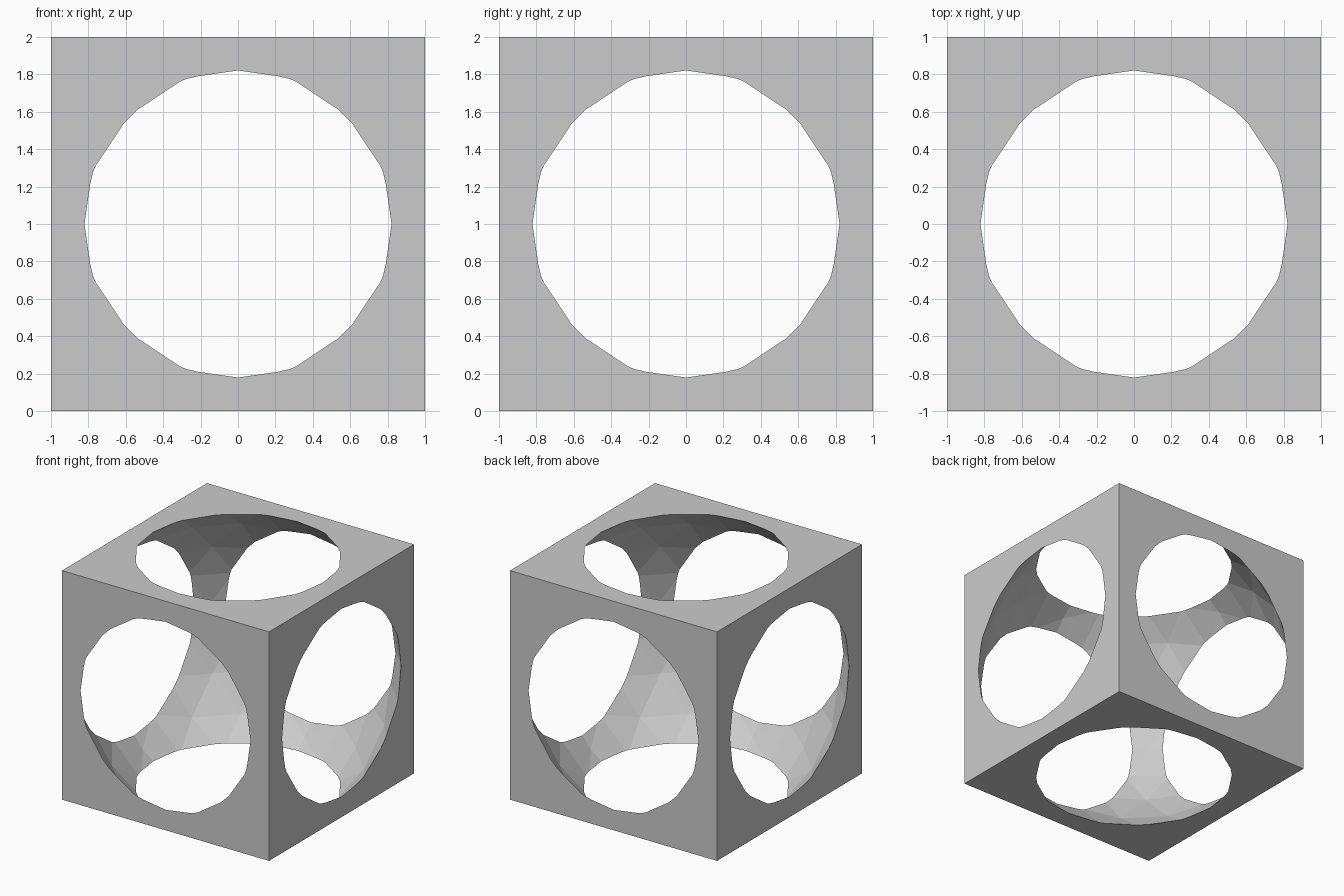
import bpy, bmesh
from mathutils import Vector

if "Cube" in bpy.data.objects:
    bpy.data.objects.remove(bpy.data.objects["Cube"])


def make_object(name, bm):
    bmesh.ops.recalc_face_normals(bm, faces=bm.faces)
    mesh = bpy.data.meshes.new(name)
    bm.to_mesh(mesh)
    bm.free()
    obj = bpy.data.objects.new(name, mesh)
    obj.location.z = 1
    bpy.context.collection.objects.link(obj)
    return obj


# Solid cube block
bm = bmesh.new()
bmesh.ops.create_cube(bm, size=2)
cube = make_object("hollow_cube", bm)

# Faceted ball cutter: an octahedron split three times and rounded each time
RADIUS = 1.3
bm = bmesh.new()
tips = {}
for axis in range(3):
    for sign in (-1, 1):
        p = Vector((0, 0, 0))
        p[axis] = sign * RADIUS
        tips[axis, sign] = bm.verts.new(p)
for sx in (-1, 1):
    for sy in (-1, 1):
        for sz in (-1, 1):
            bm.faces.new((tips[0, sx], tips[1, sy], tips[2, sz]))
for level in range(3):
    bmesh.ops.subdivide_edges(bm, edges=bm.edges[:], cuts=1, use_grid_fill=True)
    for v in bm.verts:
        v.co = v.co.normalized() * RADIUS
ball = make_object("ball_cutter", bm)
ball.hide_render = True
ball.display_type = 'WIRE'

# Carve the ball out of the block, opening a round hole in every side
cut = cube.modifiers.new("ball_cut", 'BOOLEAN')
cut.operation = 'DIFFERENCE'
cut.solver = 'EXACT'
cut.object = ball
